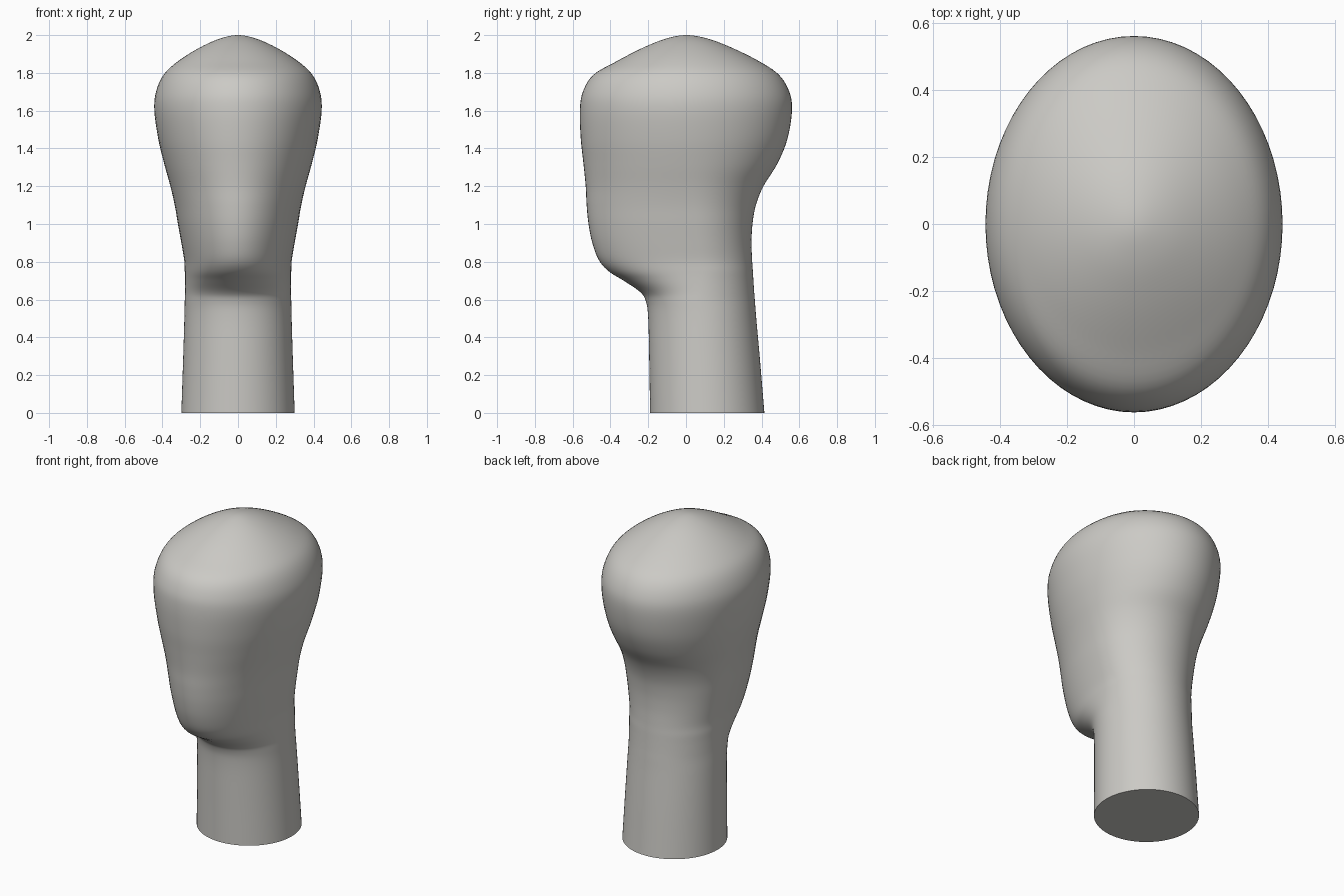
import bpy
import bmesh
from math import sin, cos, pi

SEGMENTS = 72        # vertices around each cross-section
STEPS = 5            # smooth rings between two profile rows

default_cube = bpy.data.objects.get("Cube")
if default_cube:
    bpy.data.objects.remove(default_cube, do_unlink=True)


def make_material(name, colour):
    material = bpy.data.materials.new(name)
    material.use_nodes = True
    material.diffuse_color = colour
    shader = material.node_tree.nodes["Principled BSDF"]
    shader.inputs["Base Color"].default_value = colour
    shader.inputs["Roughness"].default_value = 0.6
    return material


# Profile rows: height, half width, front y, back y, y of the widest point
PROFILE = [
    (0, .3, -.19, .415, .11),
    (.3, .29, -.195, .39, .1),
    (.5, .284, -.2, .372, .09),
    (.59, .282, -.212, .365, .08),
    (.64, .281, -.243, .361, .08),
    (.7, .281, -.33, .357, .08),
    (.75, .282, -.41, .354, .08),
    (.81, .285, -.462, .35, .07),
    (.9, .3, -.496, .347, .06),
    (1, .318, -.516, .352, .05),
    (1.1, .335, -.526, .37, .04),
    (1.2, .358, -.531, .41, .03),
    (1.32, .391, -.543, .484, .02),
    (1.45, .422, -.557, .537, .01),
    (1.6, .443, -.562, .561, 0),
    (1.7, .434, -.546, .547, 0),
    (1.79, .394, -.49, .492, 0),
    (1.86, .32, -.37, .39, 0),
    (1.93, .21, -.235, .25, 0),
    (1.98, .1, -.11, .12, 0),
    (2, 0, 0, 0, 0),
]


def spline_point(a, b, c, d, t):
    """Catmull-Rom blend between rows b and c."""
    return [
        0.5 * (2 * q + (r - p) * t
               + (2 * p - 5 * q + 4 * r - s) * t ** 2
               + (3 * q - p - 3 * r + s) * t ** 3)
        for p, q, r, s in zip(a, b, c, d)
    ]


def smooth_rows(rows):
    """Refine the profile; the crown is mirrored so the top stays round."""
    first = [2 * a - b for a, b in zip(rows[0], rows[1])]
    crown = [rows[-2][0]] + [-value for value in rows[-2][1:]]
    padded = [first] + list(rows) + [crown]
    result = []
    for i in range(1, len(rows)):
        for step in range(STEPS):
            result.append(spline_point(*padded[i - 1:i + 3], step / STEPS))
    return result


def add_ring(bm, row):
    """Egg-shaped section: one half ellipse in front, another behind."""
    height, half_width, front, back, middle = row
    ring = []
    for i in range(SEGMENTS):
        angle = 2 * pi * i / SEGMENTS
        depth = back - middle if sin(angle) > 0 else middle - front
        ring.append(bm.verts.new((half_width * cos(angle),
                                  middle + depth * sin(angle),
                                  height)))
    return ring


def loft(name, rows, material):
    bm = bmesh.new()
    rings = [add_ring(bm, row) for row in smooth_rows(rows)]
    for lower, upper in zip(rings, rings[1:]):
        for i in range(SEGMENTS):
            j = (i + 1) % SEGMENTS
            bm.faces.new((lower[i], lower[j], upper[j], upper[i]))
    # Flat neck base and closed crown
    bm.faces.new(list(reversed(rings[0])))
    pole = bm.verts.new((0, 0, rows[-1][0]))
    for i in range(SEGMENTS):
        bm.faces.new((rings[-1][i], rings[-1][(i + 1) % SEGMENTS], pole))
    bmesh.ops.recalc_face_normals(bm, faces=bm.faces)
    mesh = bpy.data.meshes.new(name)
    bm.to_mesh(mesh)
    bm.free()
    mesh.materials.append(material)
    obj = bpy.data.objects.new(name, mesh)
    bpy.context.collection.objects.link(obj)
    return obj


# Head and neck as one continuous smooth form
clay = make_material("warm_grey_clay", (0.6, 0.59, 0.56, 1))
head = loft("head_and_neck", PROFILE, clay)
bpy.ops.object.select_all(action="DESELECT")
head.select_set(True)
bpy.context.view_layer.objects.active = head
bpy.ops.object.shade_smooth_by_angle(angle=pi / 4)
